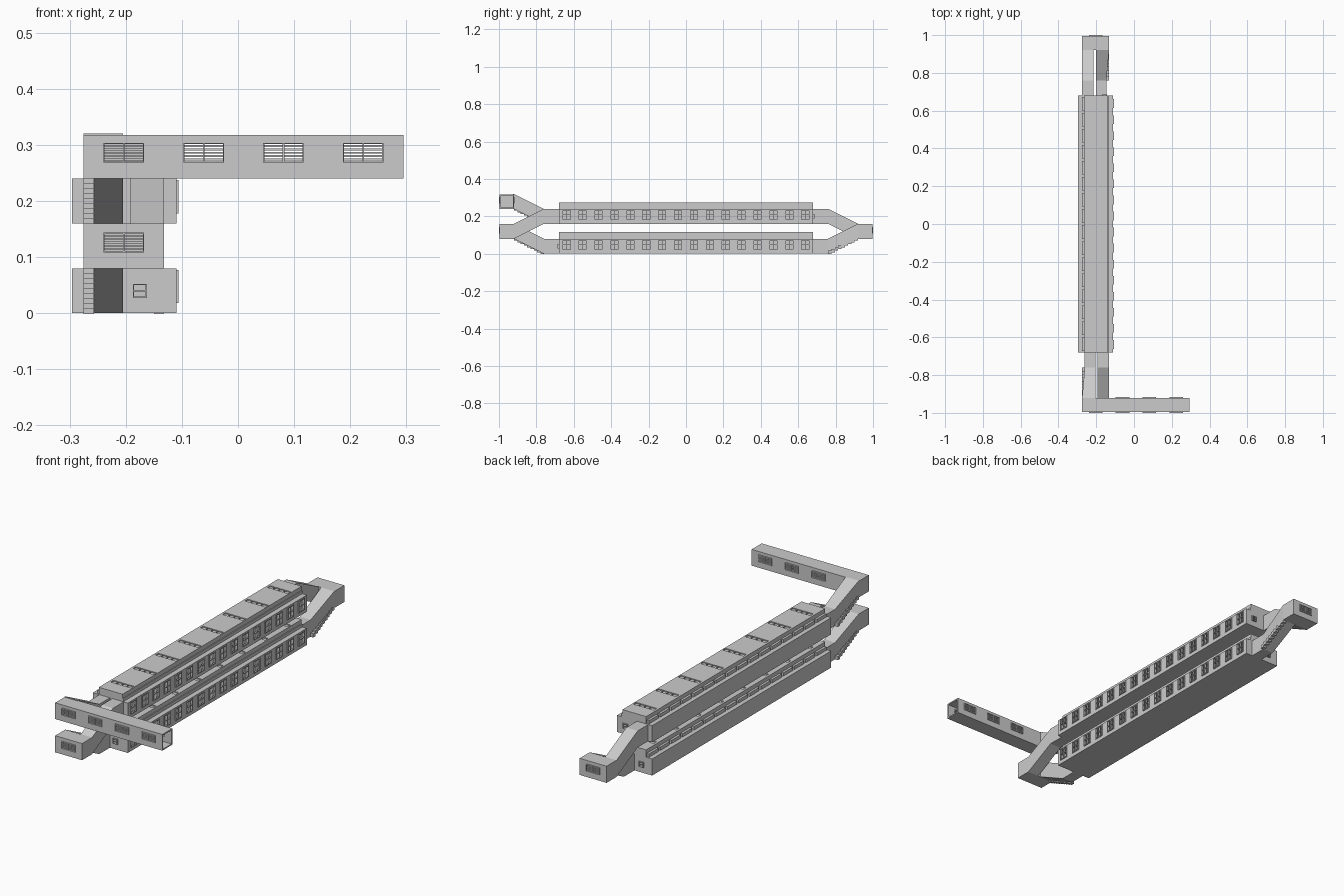
import bpy, bmesh
from mathutils import Matrix, Vector

if "Cube" in bpy.data.objects:
    bpy.data.objects.remove(bpy.data.objects["Cube"])

T = 0.006  # wall thickness
PITCH = 0.085
BAYS = [-0.6375 + PITCH * i for i in range(16)]


def finish(bm, name):
    me = bpy.data.meshes.new(name)
    bm.to_mesh(me)
    bm.free()
    ob = bpy.data.objects.new(name, me)
    bpy.context.collection.objects.link(ob)
    return ob


def boxes(name, items):
    """One object from boxes given as (x0, x1, y0, y1, z0, z1)."""
    bm = bmesh.new()
    for x0, x1, y0, y1, z0, z1 in items:
        m = Matrix.Translation(((x0 + x1) / 2, (y0 + y1) / 2, (z0 + z1) / 2))
        m = m @ Matrix.Diagonal((x1 - x0, y1 - y0, z1 - z0, 1))
        bmesh.ops.create_cube(bm, size=1, matrix=m)
    return finish(bm, name)


def cut(ob, items):
    c = boxes(ob.name + "_cutter", items)
    c.hide_render = True
    c.hide_viewport = False
    c.display_type = 'WIRE'
    mod = ob.modifiers.new("cut", 'BOOLEAN')
    mod.operation = 'DIFFERENCE'
    mod.solver = 'EXACT'
    mod.object = c
    bpy.context.view_layer.update()
    # bake the result and drop the cutter
    me = bpy.data.meshes.new_from_object(
        ob.evaluated_get(bpy.context.evaluated_depsgraph_get()))
    ob.modifiers.clear()
    ob.data = me
    bpy.data.objects.remove(c)


def tube(name, sections):
    """Hollow rectangular passage through (y, x0, x1, z0) sections, 0.08 high."""
    bm = bmesh.new()
    rings = []
    for y, x0, x1, z0 in sections:
        pair = []
        for t in (0, T):
            a, b, c, d = x0 + t, x1 - t, z0 + t, z0 + 0.08 - t
            pair.append([bm.verts.new(p) for p in
                         ((a, y, c), (b, y, c), (b, y, d), (a, y, d))])
        rings.append(pair)
    for k in range(4):
        n = (k + 1) % 4
        for r, s in zip(rings, rings[1:]):
            for q in (0, 1):
                bm.faces.new((r[q][k], r[q][n], s[q][n], s[q][k]))
        for r in (rings[0], rings[-1]):
            bm.faces.new((r[0][k], r[0][n], r[1][n], r[1][k]))
    bmesh.ops.recalc_face_normals(bm, faces=bm.faces)
    return finish(bm, name)


def louvre(x, y, z):
    """Frame, mullion and slats of a window in a wall at y."""
    w, h, f, d = 0.036, 0.0175, 0.002, 0.005
    a, b = y - d, y + d
    out = [(x - w, x + w, a, b, z + h - f, z + h), (x - w, x + w, a, b, z - h, z - h + f),
           (x - w, x - w + f, a, b, z - h, z + h), (x + w - f, x + w, a, b, z - h, z + h),
           (x - 0.0015, x + 0.0015, a, b, z - h, z + h)]
    for i in range(5):
        c = z - 0.012 + i * 0.006
        out.append((x - w, x + w, y - 0.002, y + 0.002, c - 0.0017, c + 0.0017))
    return out


def hole(x, y, z):
    return (x - 0.035, x + 0.035, y - 0.02, y + 0.02, z - 0.0165, z + 0.0165)


def hall(tag, z, end_windows):
    # hollow long hall with a row of window openings on the right wall
    body = boxes(tag + "_hall", [(-0.296, -0.11, -0.68, 0.68, z, z + 0.08)])
    cut(body, [(-0.296 + T, -0.11 - T, -0.68 + T, 0.68 - T, z + T, z + 0.08 - T)])
    cut(body, [(-0.13, -0.1, y - 0.02, y + 0.02, z + 0.022, z + 0.072) for y in BAYS]
        + [(x - 0.01, x + 0.01, y - 0.02, y + 0.02, z + 0.03, z + 0.05) for x, y in end_windows])
    # window frames with crossed bars
    bars = []
    for y in BAYS:
        x0, x1 = -0.116, -0.106
        bars += [(x0, x1, y - 0.023, y + 0.023, z + 0.018, z + 0.022),
                 (x0, x1, y - 0.023, y + 0.023, z + 0.072, z + 0.077),
                 (x0, x1, y - 0.023, y - 0.019, z + 0.022, z + 0.072),
                 (x0, x1, y + 0.019, y + 0.023, z + 0.022, z + 0.072),
                 (x0, x1, y - 0.0015, y + 0.0015, z + 0.022, z + 0.072),
                 (x0, x1, y - 0.019, y + 0.019, z + 0.046, z + 0.049)]
    boxes(tag + "_window_frames", bars)
    # small end windows
    bars = []
    for x, y in end_windows:
        a, b = y - 0.007, y + 0.007
        bars += [(x - 0.0125, x + 0.0125, a, b, z + h, z + h + 0.0025) for h in (0.0275, 0.039, 0.05)]
        bars += [(x + h, x + h + 0.0025, a, b, z + 0.0275, z + 0.0525) for h in (-0.0125, 0.01)]
    boxes(tag + "_end_window_frames", bars)
    # raised roof with skylight slots
    zt = z + 0.08
    roof = boxes(tag + "_roof", [(-0.264, -0.138, -0.68, 0.68, zt, zt + 0.035)])
    cut(roof, [(-0.253, -0.144, y - 0.011, y + 0.011, zt + 0.03, zt + 0.05)
               for y in [-0.595 + 0.17 * i for i in range(8)]])
    boxes(tag + "_skylight_bars",
          [(-0.253 + 0.027 * k, -0.251 + 0.027 * k, y - 0.011, y + 0.011, zt + 0.03, zt + 0.035)
           for y in [-0.595 + 0.17 * i for i in range(8)] for k in range(1, 4)])
    # ledge blocks along the roof foot
    boxes(tag + "_ledge_blocks",
          [(-0.275, -0.264, y - 0.036, y + 0.036, zt, zt + 0.016) for y in BAYS])
    boxes(tag + "_right_ledge", [(-0.138, -0.134, -0.68, 0.68, zt, zt + 0.015)])


def treads(name, x0, x1, y_lo, y_hi, z):
    # stair treads showing along the tapered outer side of a ramp
    n = 9
    dy, dz = (y_hi - y_lo) / n, 0.08 / n
    boxes(name, [(x0, x1, min(y_lo + dy * i, y_lo + dy * (i + 1)),
                  max(y_lo + dy * i, y_lo + dy * (i + 1)),
                  z + dz * i - 0.001, z + dz * (i + 1) + 0.008) for i in range(n)])


hall("lower", 0.0, [(-0.175, -0.68), (-0.24, 0.68)])
hall("upper", 0.16, [(-0.155, 0.68)])

# front stair passages: two on the left, one on the right
for tag, z in (("lower", 0.0), ("upper", 0.16)):
    tube(tag + "_front_left_stair", [(-0.925, -0.275, -0.205, z + 0.08), (-0.92, -0.275, -0.205, z + 0.08),
                                     (-0.76, -0.261, -0.205, z), (-0.675, -0.261, -0.205, z)])
    treads(tag + "_front_treads", -0.275, -0.257, -0.76, -0.92, z)
tube("front_right_stair", [(-0.925, -0.192, -0.132, 0.08), (-0.92, -0.192, -0.132, 0.08),
                           (-0.76, -0.192, -0.132, 0.16), (-0.675, -0.192, -0.132, 0.16)])

# back stair passages
tube("back_right_stair", [(0.675, -0.202, -0.146, 0.0), (0.76, -0.202, -0.146, 0.0),
                          (0.92, -0.202, -0.132, 0.08), (0.925, -0.202, -0.132, 0.08)])
treads("back_treads", -0.150, -0.132, 0.76, 0.92, 0.0)
tube("back_left_stair", [(0.675, -0.275, -0.215, 0.16), (0.76, -0.275, -0.215, 0.16),
                         (0.92, -0.275, -0.215, 0.08), (0.925, -0.275, -0.215, 0.08)])

# landings, each with one louvred window on its outer wall
for tag, y0, y1, yw in (("front", -0.996, -0.92, -0.994), ("back", 0.92, 0.996, 0.994)):
    ob = boxes(tag + "_landing", [(-0.275, -0.132, y0, y1, 0.08, 0.16)])
    cut(ob, [(-0.275 + T, -0.132 - T, y0 + T, y1 - T, 0.08 + T, 0.16 - T)])
    cut(ob, [hole(-0.2035, yw, 0.126)])
    boxes(tag + "_landing_window", louvre(-0.2035, yw * 0.995 / 0.994, 0.126))

# top corridor, open at its right end, windows on both sides
corridor = boxes("top_corridor", [(-0.275, 0.295, -0.996, -0.92, 0.24, 0.318)])
cut(corridor, [(-0.275 + T, 0.4, -0.996 + T, -0.92 - T, 0.24 + T, 0.318 - T)])
front_x, back_x = (-0.2035, -0.061, 0.081, 0.223), (-0.061, 0.081, 0.223)
cut(corridor, [hole(x, -0.996, 0.286) for x in front_x] + [hole(x, -0.92, 0.286) for x in back_x])
boxes("corridor_front_windows", sum((louvre(x, -0.995, 0.286) for x in front_x), []))
boxes("corridor_back_windows", sum((louvre(x, -0.921, 0.286) for x in back_x), []))
